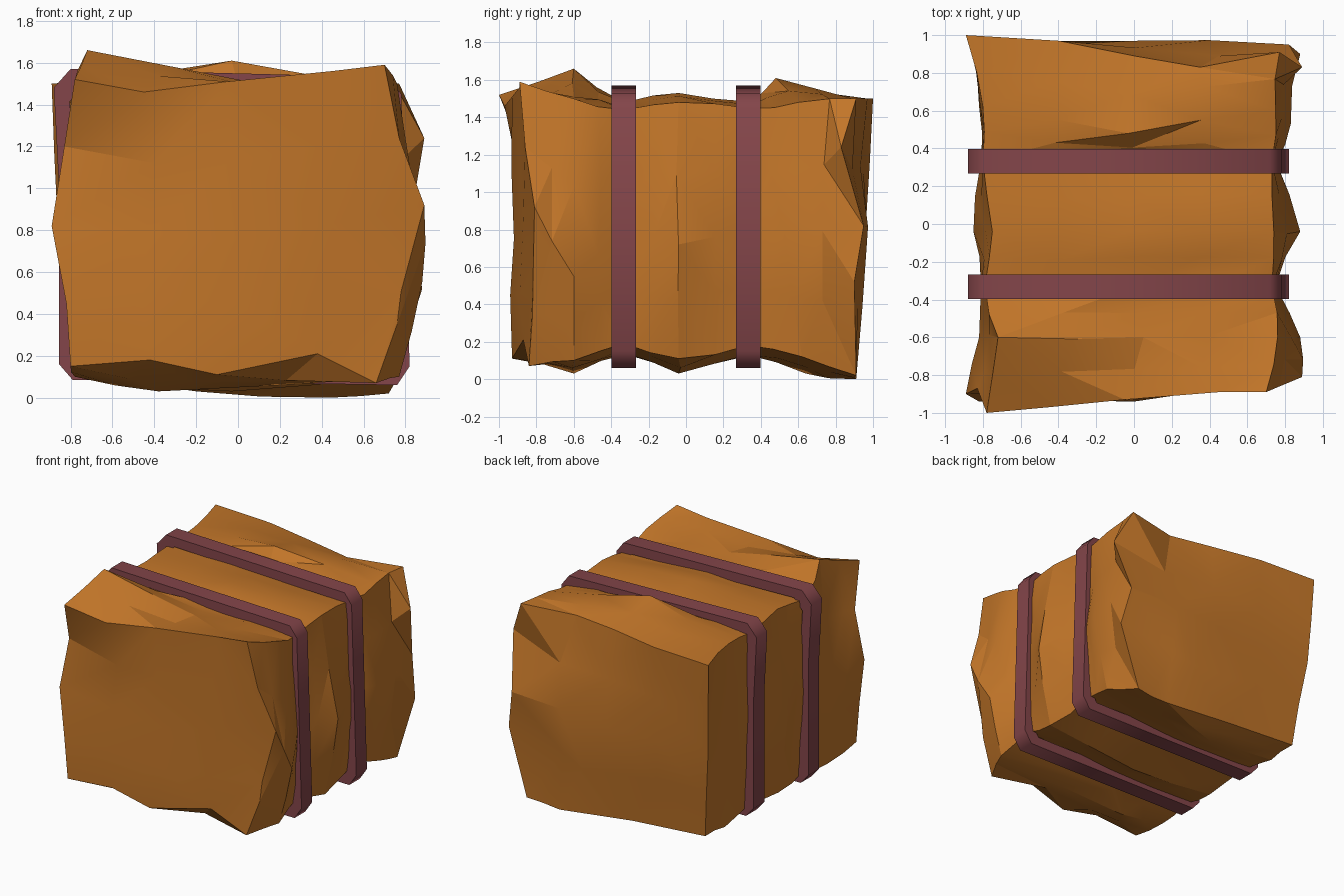
import bpy, bmesh, random
from mathutils import Vector

if "Cube" in bpy.data.objects:
    bpy.data.objects.remove(bpy.data.objects["Cube"])

random.seed(4)


def material(name, color):
    m = bpy.data.materials.new(name)
    m.diffuse_color = (*color, 1)
    m.use_nodes = True
    m.node_tree.nodes["Principled BSDF"].inputs["Base Color"].default_value = m.diffuse_color
    return m


def finish(name, bm, mat, angle):
    bmesh.ops.recalc_face_normals(bm, faces=bm.faces)
    me = bpy.data.meshes.new(name)
    bm.to_mesh(me)
    bm.free()
    ob = bpy.data.objects.new(name, me)
    bpy.context.collection.objects.link(ob)
    me.materials.append(mat)
    bpy.ops.object.select_all(action='DESELECT')
    ob.select_set(True)
    bpy.context.view_layer.objects.active = ob
    bpy.ops.object.shade_smooth_by_angle(angle=angle)
    return ob


straw = material("straw", (0.54, 0.18, 0.022))
binding = material("binding", (0.23, 0.06, 0.068))

# Bale cross-sections, (x, z) starting bottom left and running counter-clockwise:
# BL, bottom, BR, right, TR, top, TL, left; pinched under the two straps
front = [(-.80, .15), (-.10, .11), (.66, .07), (.89, .92), (.70, 1.59), (-.05, 1.51), (-.78, 1.52), (-.89, .82)]
hump_front = [(-.78, .10), (-.38, .03), (.77, .10), (.88, .55), (.76, 1.50), (.05, 1.51), (-.72, 1.66), (-.82, .80)]
pinch_front = [(-.77, .15), (0, .14), (.74, .19), (.75, .80), (.73, 1.44), (0, 1.48), (-.79, 1.48), (-.81, .80)]
middle = [(-.76, .09), (-.03, .03), (.77, .11), (.88, .72), (.74, 1.48), (-.03, 1.53), (-.75, 1.50), (-.85, .80)]
pinch_back = [(-.77, .14), (0, .13), (.74, .18), (.75, .80), (.73, 1.45), (0, 1.47), (-.80, 1.48), (-.81, .85)]
hump_back = [(-.78, .09), (-.20, .03), (.78, .12), (.83, .75), (.75, 1.48), (-.03, 1.61), (-.80, 1.50), (-.82, .80)]
back = [(-.78, .11), (.44, 0), (.72, .02), (.82, .82), (.77, 1.50), (0, 1.50), (-.89, 1.50), (-.86, .80)]
sections = [front, hump_front, pinch_front, middle, pinch_back, hump_back, back]
ys = [[-.93, -.93, -.84, -.81, -.89, -.93, -1.0, -.90],
      [-.60] * 8, [-.33] * 8, [-.04] * 8, [.33] * 8,
      [.64, .64, .62, .53, .60, .48, .62, .62],
      [.88, .91, .91, .95, .91, .89, 1.0, .96]]

bm = bmesh.new()
rings = [[bm.verts.new((x, y, z)) for (x, z), y in zip(s, yy)] for s, yy in zip(sections, ys)]
for a, b in zip(rings, rings[1:]):
    for i in range(8):
        j = (i + 1) % 8
        bm.faces.new((a[i], a[j], b[j], b[i]))
for ring, centre in ((rings[0], (0, -.92, .75)), (rings[-1], (0, .97, .78))):
    c = bm.verts.new(centre)
    for i in (0, 2, 4, 6):
        bm.faces.new((c, ring[i - 1], ring[i], ring[i + 1]))

# Split once and nudge the new points for ragged facets
count = len(bm.verts)
bmesh.ops.subdivide_edges(bm, edges=bm.edges[:], cuts=1, use_grid_fill=True)
bm.verts.ensure_lookup_table()
for v in bm.verts[count:]:
    v.co += Vector([random.uniform(-.014, .014) for _ in range(3)])
    v.co.y = min(max(v.co.y, -.99), .985)

# Distinct dents and bulges: the nearest new point moves there
dents = [(-.83, -.87, 1.2), (-.82, -.94, .45), (.77, -.86, 1.24), (.76, -.82, .35),
         (-.45, -.97, 1.46), (.45, -.89, 1.56), (-.42, -.93, .18), (.38, -.87, .21),
         (-.40, -.90, 1.12), (0, -.94, .45), (.4, -.89, 1.2),
         (.89, .83, 1.24), (.88, .90, .52), (.35, .83, 1.49), (-.40, .97, 1.50),
         (.45, .89, 1.12), (.4, .92, .45), (-.4, .92, .45), (-.4, .95, 1.1),
         (.79, .73, .42)]
for d in map(Vector, dents):
    min(bm.verts[count:], key=lambda v: (v.co - d).length).co = d
bmesh.ops.triangulate(bm, faces=bm.faces[:])
finish("straw_bale", bm, straw, 0.3)

# Straps: chamfered bands around the pinched sections
outline = [(-.79, .085), (.76, .06), (.82, .15), (.78, 1.45),
           (.72, 1.53), (-.80, 1.57), (-.88, 1.48), (-.855, 1.0), (-.855, .16)]
mid, thick, half = Vector((-.03, .82)), .075, .065


def strap(name, y):
    bm = bmesh.new()
    loops = []
    for x, z in outline:
        # inset each point toward the middle along both axes
        ix = mid.x + (x - mid.x) * (1 - thick / .84)
        iz = mid.y + (z - mid.y) * (1 - thick / .75)
        loops.append([bm.verts.new(p) for p in
                      ((x, y - half, z), (x, y + half, z), (ix, y + half, iz), (ix, y - half, iz))])
    for a, b in zip(loops, loops[1:] + loops[:1]):
        for i in range(4):
            j = (i + 1) % 4
            bm.faces.new((a[i], a[j], b[j], b[i]))
    return finish(name, bm, binding, 1.0)


strap("front_strap", -.333)
strap("back_strap", .333)
